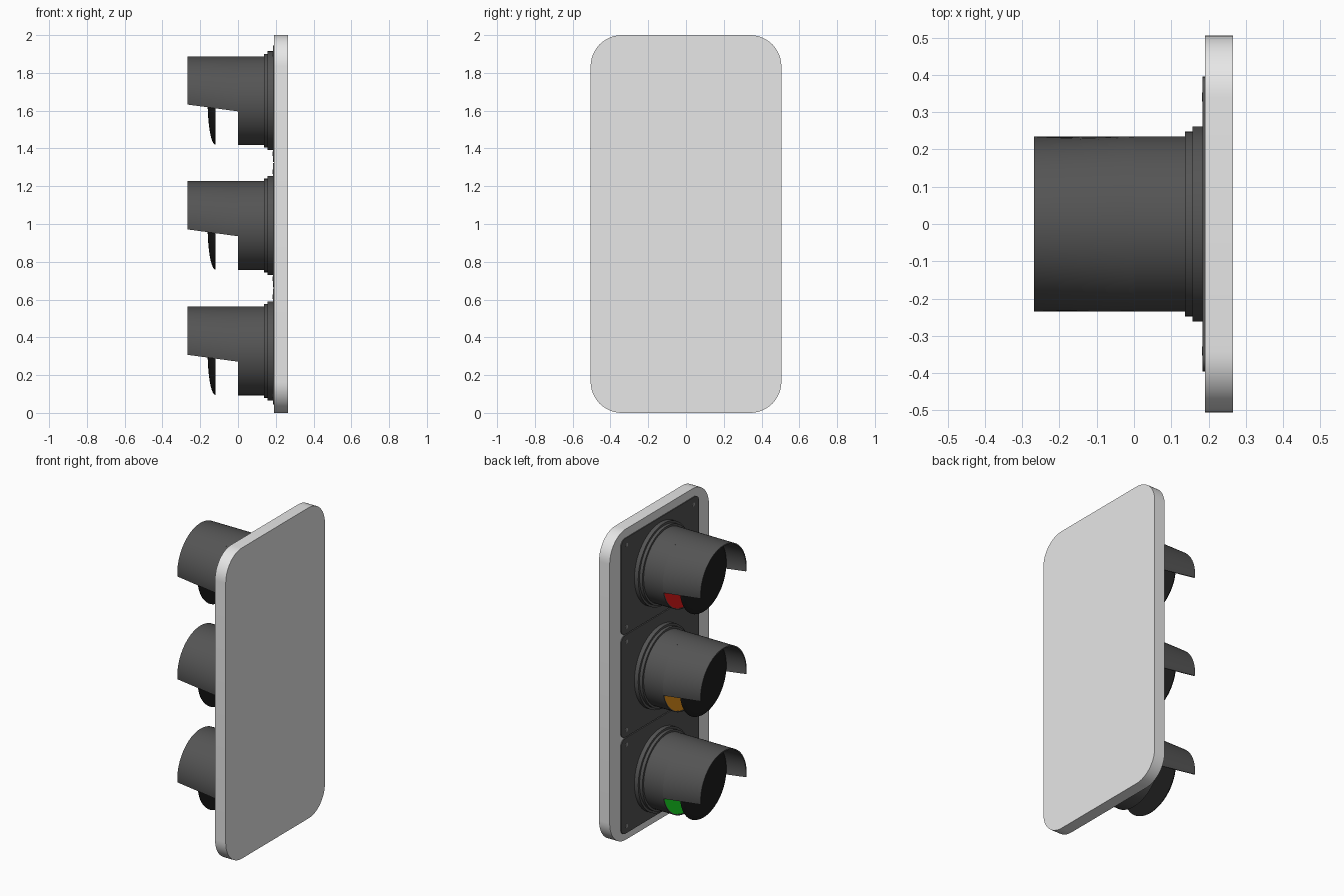
import bpy, bmesh
from math import sin, cos, pi, radians

cube = bpy.data.objects.get("Cube")
if cube:
    bpy.data.objects.remove(cube, do_unlink=True)

parts = []


def material(name, r, g, b):
    m = bpy.data.materials.new(name)
    m.use_nodes = True
    m.diffuse_color = (r, g, b, 1)
    for node in m.node_tree.nodes:
        if node.type == 'BSDF_PRINCIPLED':
            node.inputs["Base Color"].default_value = (r, g, b, 1)
    return m


pale = material("pale grey", 0.8, 0.8, 0.8)
dark = material("dark grey", 0.09, 0.09, 0.09)
black = material("black glass", 0.012, 0.012, 0.012)
metal = material("screw grey", 0.3, 0.3, 0.3)
red = material("red", 0.8, 0.01, 0.01)
amber = material("amber", 0.8, 0.3, 0.01)
green = material("green", 0.01, 0.8, 0.02)


def finish(name, bm, mat, z=0, y=0):
    bmesh.ops.remove_doubles(bm, verts=bm.verts, dist=0.0001)
    bmesh.ops.recalc_face_normals(bm, faces=bm.faces)
    mesh = bpy.data.meshes.new(name)
    bm.to_mesh(mesh)
    bm.free()
    mesh.materials.append(mat)
    ob = bpy.data.objects.new(name, mesh)
    ob.location = (0, y, z)
    bpy.context.collection.objects.link(ob)
    parts.append(ob)
    return ob


def lathe(name, profile, mat, z, y=0, steps=64):
    """Turn (x, radius) points around the x axis."""
    bm = bmesh.new()
    verts = [bm.verts.new((x, 0, r)) for x, r in profile]
    edges = [bm.edges.new(pair) for pair in zip(verts, verts[1:])]
    bmesh.ops.spin(bm, geom=verts + edges, cent=(0, 0, 0), axis=(1, 0, 0),
                   angle=2 * pi, steps=steps)
    return finish(name, bm, mat, z, y)


def rounded_plate(name, x0, x1, half_w, z0, z1, r, mat, steps=12):
    """Upright slab with rounded corners, facing -x."""
    bm = bmesh.new()
    ring = []
    centres = [(half_w - r, z1 - r), (r - half_w, z1 - r),
               (r - half_w, z0 + r), (half_w - r, z0 + r)]
    for quarter, (cy, cz) in enumerate(centres):
        for i in range(steps + 1):
            a = (quarter + i / steps) * pi / 2
            ring.append(bm.verts.new((x0, cy + r * cos(a), cz + r * sin(a))))
    face = bm.faces.new(ring)
    ext = bmesh.ops.extrude_face_region(bm, geom=[face], use_keep_orig=True)
    for v in ext["geom"]:
        if isinstance(v, bmesh.types.BMVert):
            v.co.x = x1
    return finish(name, bm, mat)


def hood(name, z, radius=0.235, thick=0.008, steps=48):
    """Half-tube visor whose lower edge rises toward the tip."""
    bm = bmesh.new()
    rings = []
    for x, drop in ((0.0, 14), (-0.268, 5)):
        start, sweep = radians(-drop), pi + 2 * radians(drop)
        angles = [start + sweep * i / steps for i in range(steps + 1)]
        rings.append([[bm.verts.new((x, r * cos(a), r * sin(a))) for a in angles]
                      for r in (radius, radius - thick)])
    (outer0, inner0), (outer1, inner1) = rings
    # outer skin, inner skin and the two end rims
    for a, b in ((outer0, outer1), (inner0, inner1), (outer0, inner0), (outer1, inner1)):
        for i in range(steps):
            bm.faces.new((a[i], a[i + 1], b[i + 1], b[i]))
    # lower edges
    for i in (0, steps):
        bm.faces.new((outer0[i], outer1[i], inner1[i], inner0[i]))
    return finish(name, bm, dark, z)


# Backing board
rounded_plate("backing_board", 0.19, 0.266, 0.505, 0, 2, 0.165, pale)

# Door panels, one behind each lamp, with corner screws
spans = {"top": (1.328, 1.945), "middle": (0.665, 1.322), "bottom": (0.045, 0.659)}
for label, (z0, z1) in spans.items():
    rounded_plate(label + "_panel", 0.184, 0.191, 0.395, z0, z1, 0.04, dark, 6)
    for side in (-1, 1):
        for z in (z0 + 0.045, z1 - 0.045):
            lathe(label + "_screw", [(0.185, 0.012), (0.182, 0.012), (0.182, 0)],
                  metal, z, side * 0.34, 12)

# Lamps: stepped housing, coloured lens, visor and domed front glass
lamps = (("top", 1.653, red), ("middle", 0.992, amber), ("bottom", 0.328, green))
for label, z, colour in lamps:
    lathe(label + "_housing",
          [(0.19, 0.262), (0.157, 0.262), (0.157, 0.248), (0.137, 0.248),
           (0.137, 0.235), (0, 0.235), (0, 0.229), (0.01, 0.229)], dark, z)
    lathe(label + "_lens", [(0.012, 0.231), (0.004, 0.231), (0.004, 0)], colour, z)
    hood(label + "_hood", z)
    dome = [(-0.12 - 0.041 * sin(a), 0.233 * cos(a))
            for a in (i * pi / 20 for i in range(11))]
    lathe(label + "_dome", [(-0.12, 0)] + dome, black, z)

# Smooth curved walls, keep hard edges
bpy.ops.object.select_all(action='DESELECT')
for ob in parts:
    ob.select_set(True)
bpy.context.view_layer.objects.active = parts[0]
bpy.ops.object.shade_smooth_by_angle(angle=radians(30))
